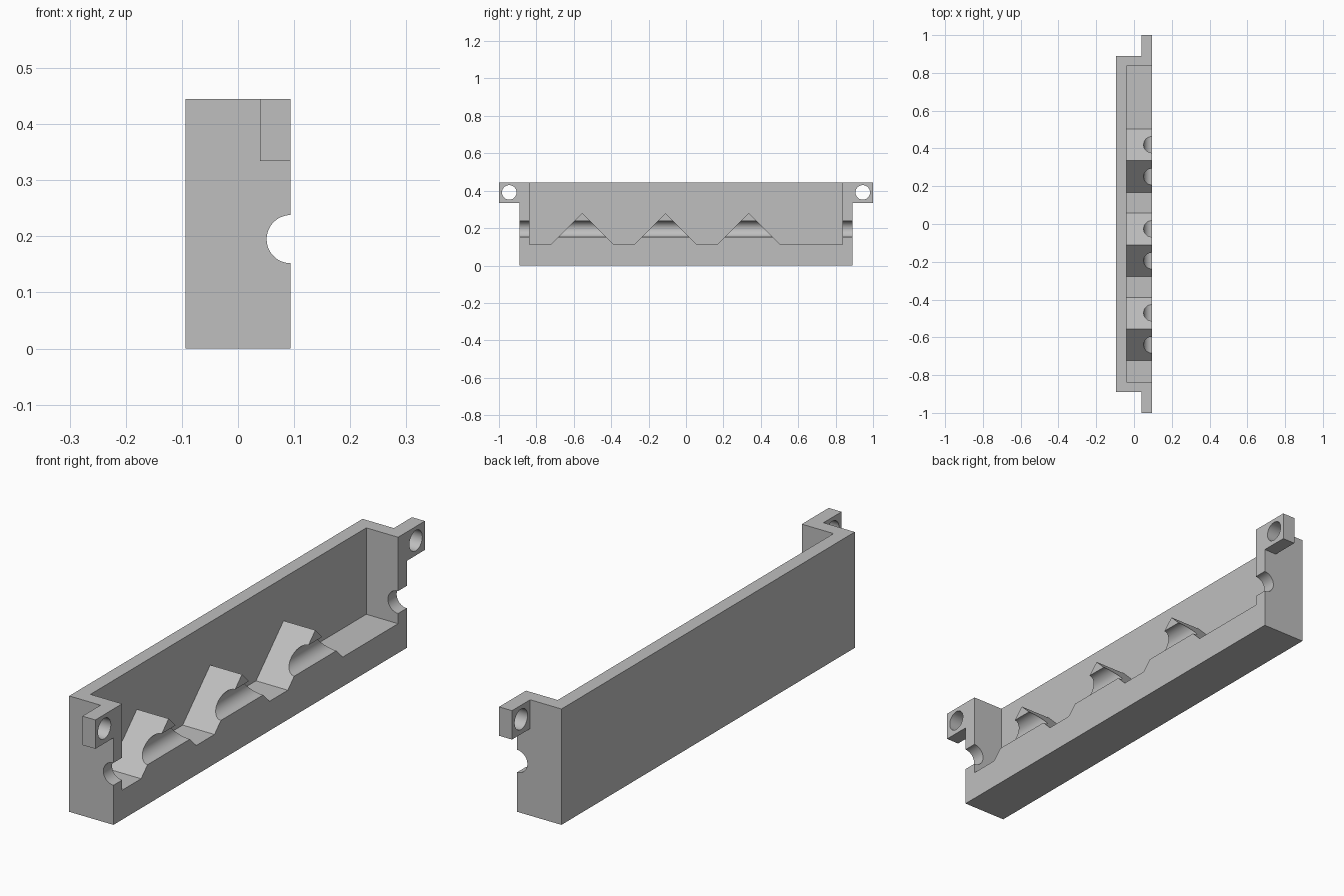
import bpy, bmesh, math
from mathutils import Matrix

if "Cube" in bpy.data.objects:
    bpy.data.objects.remove(bpy.data.objects["Cube"], do_unlink=True)

HALF_X, HALF_Y, TOP = 0.094, 0.89, 0.445
FLOOR, PEAK, SLOPE = 0.113, 0.28, 0.167


def finish(name, bm):
    bmesh.ops.recalc_face_normals(bm, faces=bm.faces)
    mesh = bpy.data.meshes.new(name)
    bm.to_mesh(mesh)
    bm.free()
    obj = bpy.data.objects.new(name, mesh)
    bpy.context.collection.objects.link(obj)
    return obj


def prism(name, profile, x0, x1):
    """Extrude a (y, z) outline along x."""
    bm = bmesh.new()
    face = bm.faces.new([bm.verts.new((x0, y, z)) for y, z in profile])
    out = bmesh.ops.extrude_face_region(bm, geom=[face])
    verts = [g for g in out["geom"] if isinstance(g, bmesh.types.BMVert)]
    bmesh.ops.translate(bm, verts=verts, vec=(x1 - x0, 0, 0))
    return finish(name, bm)


def box(name, x0, x1, half_y, z0, z1):
    return prism(name, [(-half_y, z0), (half_y, z0), (half_y, z1), (-half_y, z1)], x0, x1)


def cylinder(name, radius, length, location, axis):
    turn = Matrix.Rotation(math.pi / 2, 4, axis)
    bm = bmesh.new()
    bmesh.ops.create_cone(bm, cap_ends=True, segments=48, radius1=radius, radius2=radius,
                          depth=length, matrix=Matrix.Translation(location) @ turn)
    return finish(name, bm)


def combine(obj, other, operation):
    mod = obj.modifiers.new(operation.lower(), "BOOLEAN")
    mod.operation, mod.solver, mod.object = operation, "EXACT", other
    bpy.context.view_layer.objects.active = obj
    bpy.ops.object.modifier_apply(modifier=mod.name)
    bpy.data.objects.remove(other, do_unlink=True)


# Solid block with a top bar whose ends become the mounting lugs
tray = box("wall_tray", -HALF_X, HALF_X, HALF_Y, 0, TOP)
combine(tray, box("lug_bar", 0.039, HALF_X, 1.0, 0.334, TOP), "UNION")

# Open cavity, leaving three peaked supports on the floor
outline = [(-0.837, FLOOR)]
for centre in (-0.555, -0.11, 0.335):
    outline += [(centre - SLOPE, FLOOR), (centre, PEAK), (centre + SLOPE, FLOOR)]
outline += [(0.837, FLOOR), (0.837, TOP + 0.1), (-0.837, TOP + 0.1)]
combine(tray, prism("cavity", outline, -0.041, HALF_X + 0.1), "DIFFERENCE")

# Half-round rod groove along the open side
combine(tray, cylinder("rod_groove", 0.043, 2.2, (HALF_X, 0, 0.195), "X"), "DIFFERENCE")

# Screw holes in the lugs
for side in (-1, 1):
    combine(tray, cylinder("lug_hole", 0.039, 0.12, (0.067, side * 0.945, 0.391), "Y"), "DIFFERENCE")

# Plain grey finish
grey = bpy.data.materials.new("light_grey")
grey.use_nodes = True
colour = (0.52, 0.52, 0.52, 1)
grey.diffuse_color = colour
grey.node_tree.nodes["Principled BSDF"].inputs["Base Color"].default_value = colour
tray.data.materials.clear()
tray.data.materials.append(grey)

bpy.ops.object.select_all(action="DESELECT")
tray.select_set(True)
bpy.context.view_layer.objects.active = tray
bpy.ops.object.shade_smooth_by_angle(angle=math.radians(30))
